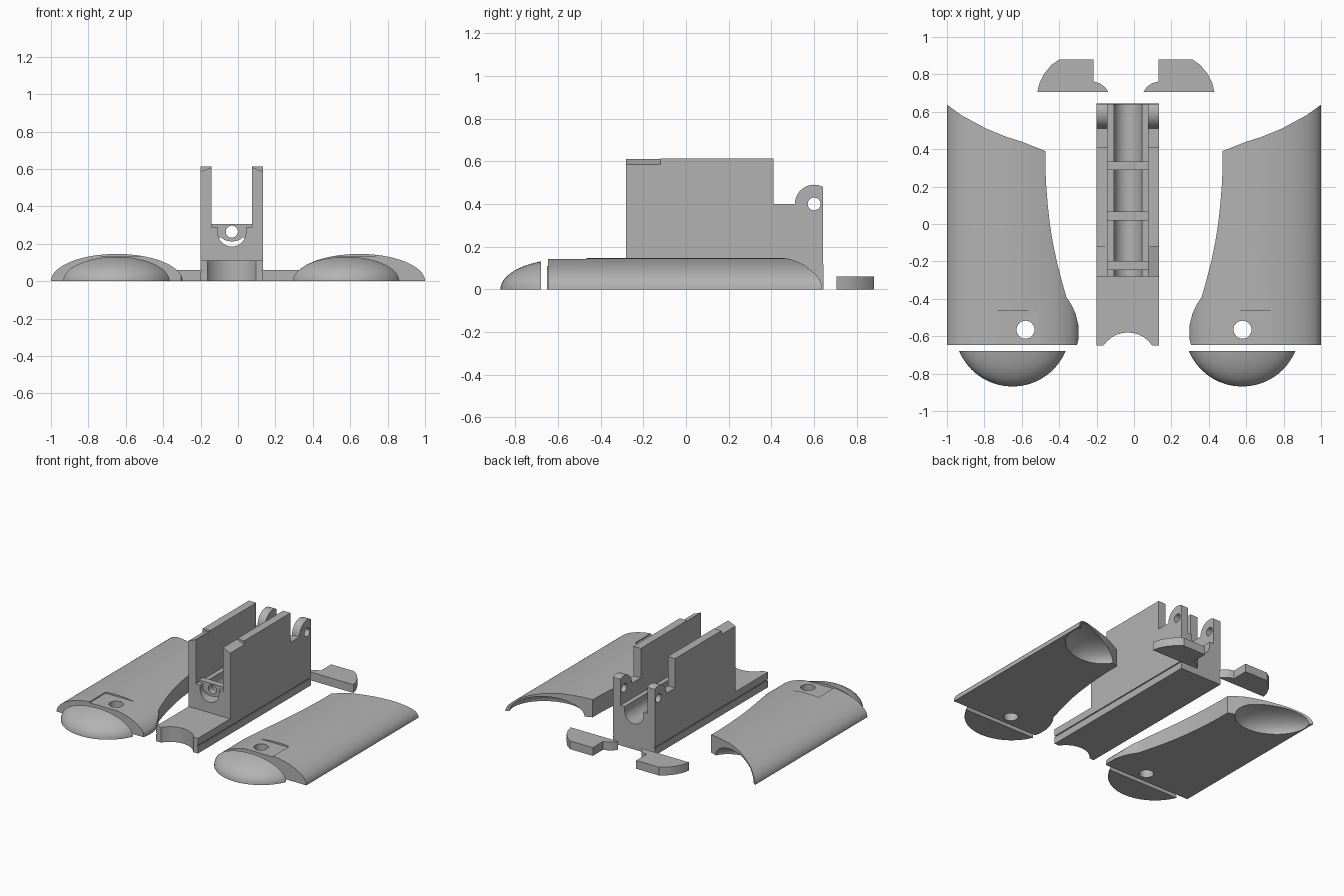
import bpy, bmesh
from math import cos, sin, pi, radians
from mathutils import Matrix

cube = bpy.data.objects.get("Cube")
if cube:
    bpy.data.objects.remove(cube, do_unlink=True)

grey = bpy.data.materials.new("plain_grey")
grey.use_nodes = True
COLOUR = (0.45, 0.45, 0.45, 1)
grey.diffuse_color = COLOUR
grey.node_tree.nodes["Principled BSDF"].inputs["Base Color"].default_value = COLOUR


def finish(bm, name):
    bmesh.ops.recalc_face_normals(bm, faces=bm.faces)
    mesh = bpy.data.meshes.new(name)
    bm.to_mesh(mesh)
    bm.free()
    mesh.materials.append(grey)
    obj = bpy.data.objects.new(name, mesh)
    bpy.context.collection.objects.link(obj)
    return obj


def prism(name, points, axis, start, end):
    """Extrude a flat outline along one axis."""
    place = {"x": lambda a, b, d: (d, a, b),
             "y": lambda a, b, d: (a, d, b),
             "z": lambda a, b, d: (a, b, d)}[axis]
    bm = bmesh.new()
    low = [bm.verts.new(place(a, b, start)) for a, b in points]
    high = [bm.verts.new(place(a, b, end)) for a, b in points]
    bm.faces.new(low)
    bm.faces.new(high)
    for i in range(len(low)):
        j = (i + 1) % len(low)
        bm.faces.new((low[i], low[j], high[j], high[i]))
    return finish(bm, name)


def arc(cx, cy, rx, ry, a0=0, a1=360, n=32):
    angles = [radians(a0 + (a1 - a0) * i / n) for i in range(n + 1)]
    return [(cx + rx * cos(a), cy + ry * sin(a)) for a in angles]


def circle(cx, cy, r):
    return arc(cx, cy, r, r)[:-1]


def rect(a0, b0, a1, b1):
    return [(a0, b0), (a1, b0), (a1, b1), (a0, b1)]


def ellipsoid(name, centre, radii, turn=0):
    bm = bmesh.new()
    bmesh.ops.create_uvsphere(bm, u_segments=48, v_segments=32, radius=1)
    bm.transform(Matrix.Translation(centre) @ Matrix.Rotation(turn, 4, "Z")
                 @ Matrix.Diagonal((*radii, 1)))
    return finish(bm, name)


def combine(obj, tool, operation="DIFFERENCE"):
    mod = obj.modifiers.new("cut", "BOOLEAN")
    mod.operation, mod.object, mod.solver = operation, tool, "EXACT"
    bpy.context.view_layer.objects.active = obj
    bpy.ops.object.modifier_apply(modifier=mod.name)
    bpy.data.objects.remove(tool, do_unlink=True)


def mirrored(points, side, shift=0):
    return [(side * x + shift, y) for x, y in points]


parts = []

# Central block: base, tall walls and rounded hinge ears in one side profile
MID = -0.033
HALF = 0.167
profile = [(-0.65, 0), (0.643, 0)] + arc(0.6, 0.4, 0.09, 0.09, 62, 180, 16) + [
    (0.41, 0.4), (0.41, 0.613), (-0.28, 0.613), (-0.28, 0.11), (-0.65, 0.11)]
body = prism("central_block", profile, "x", MID - HALF, MID + HALF)
combine(body, prism("slot", rect(MID - 0.108, 0.29, MID + 0.108, 0.7), "y", -0.4, 0.8))
trough = arc(MID, 0.262, 0.075, 0.077, 180, 360, 24) + [(MID + 0.075, 0.32), (MID - 0.075, 0.32)]
combine(body, prism("trough", trough, "y", -0.4, 0.8))
combine(body, prism("pin_hole", circle(0.6, 0.4, 0.03), "x", -0.4, 0.4))
combine(body, prism("front_notch", circle(MID, -0.736, 0.156), "z", -0.1, 0.2))
for side in (-1, 1):
    bevel = mirrored([(HALF + 0.02, 0.577), (0.1, 0.613), (0.1, 0.7), (HALF + 0.02, 0.7)], side, MID)
    combine(body, prism("wall_bevel", bevel, "y", -0.3, -0.12))
    groove = mirrored(rect(HALF - 0.006, 0.05, HALF + 0.02, 0.058), side, MID)
    combine(body, prism("side_groove", groove, "y", -0.7, 0.7))
parts.append(body)

# Bored cross bars sitting in the trough
bar_shape = [(-0.108, 0.305), (-0.108, 0.288), (-0.076, 0.288), (-0.076, 0.235)]
bar_shape += arc(0, 0.245, 0.06, 0.032, 200, 340, 12)
bar_shape += [(-x, z) for x, z in bar_shape[3::-1]]
for i, y in enumerate((-0.222, 0.043, 0.312)):
    bar = prism(f"cross_bar_{i + 1}", mirrored(bar_shape, 1, MID), "y", y - 0.023, y + 0.023)
    combine(bar, prism("bore", circle(MID, 0.265, 0.032), "y", y - 0.1, y + 0.1))
    parts.append(bar)

# Grip shells: arched solids trimmed to a curved outline
outline = [(1.01, -0.647), (0.305, -0.647), (0.293, -0.6), (0.295, -0.55), (0.312, -0.48),
           (0.335, -0.43), (0.362, -0.39), (0.39, -0.29), (0.413, -0.2), (0.434, -0.1),
           (0.45, 0), (0.461, 0.1), (0.469, 0.2), (0.474, 0.3), (0.474, 0.39),
           (0.6, 0.44), (0.68, 0.465), (0.79, 0.51), (0.92, 0.58), (1.01, 0.645)]
tab = [(0.05, 0.705), (0.43, 0.705), (0.418, 0.755), (0.392, 0.805), (0.355, 0.85),
       (0.312, 0.88), (0.13, 0.88), (0.13, 0.762), (0.095, 0.752), (0.068, 0.732)]
for side, word in ((1, "left"), (-1, "right")):
    shell = prism(word + "_grip_shell", arc(side * 0.648, 0, 0.352, 0.146, 0, 180, 48), "y", -0.7, 0.7)
    combine(shell, prism("trim", mirrored(outline, side), "z", -0.1, 0.3), "INTERSECT")
    combine(shell, ellipsoid("scoop", (side * 0.75, 0.52, 0), (0.25, 0.2, 0.115), side * radians(25)))
    combine(shell, prism("screw_hole", circle(side * 0.58, -0.565, 0.048), "z", -0.1, 0.3))
    flat = mirrored(rect(0.4, -0.7, 0.735, -0.465), side)
    combine(shell, prism("screw_flat", flat, "z", 0.134, 0.3))
    parts.append(shell)

    # Rounded end cap in front of the shell
    x = 0.578 if side > 0 else -0.65
    cap = ellipsoid(word + "_end_cap", (x, -0.56, 0), (0.309, 0.309, 0.142))
    combine(cap, prism("cap_trim", rect(x - 0.4, -1, x + 0.4, -0.68), "z", 0, 0.3), "INTERSECT")
    parts.append(cap)

    # Flat tab behind the block
    shift = 0 if side > 0 else -0.087
    parts.append(prism(word + "_flat_tab", mirrored(tab, side, shift), "z", 0, 0.06))

# Smooth the curved surfaces and keep hard edges crisp
bpy.ops.object.select_all(action="DESELECT")
for obj in parts:
    obj.select_set(True)
bpy.context.view_layer.objects.active = body
bpy.ops.object.shade_smooth_by_angle(angle=radians(25))
